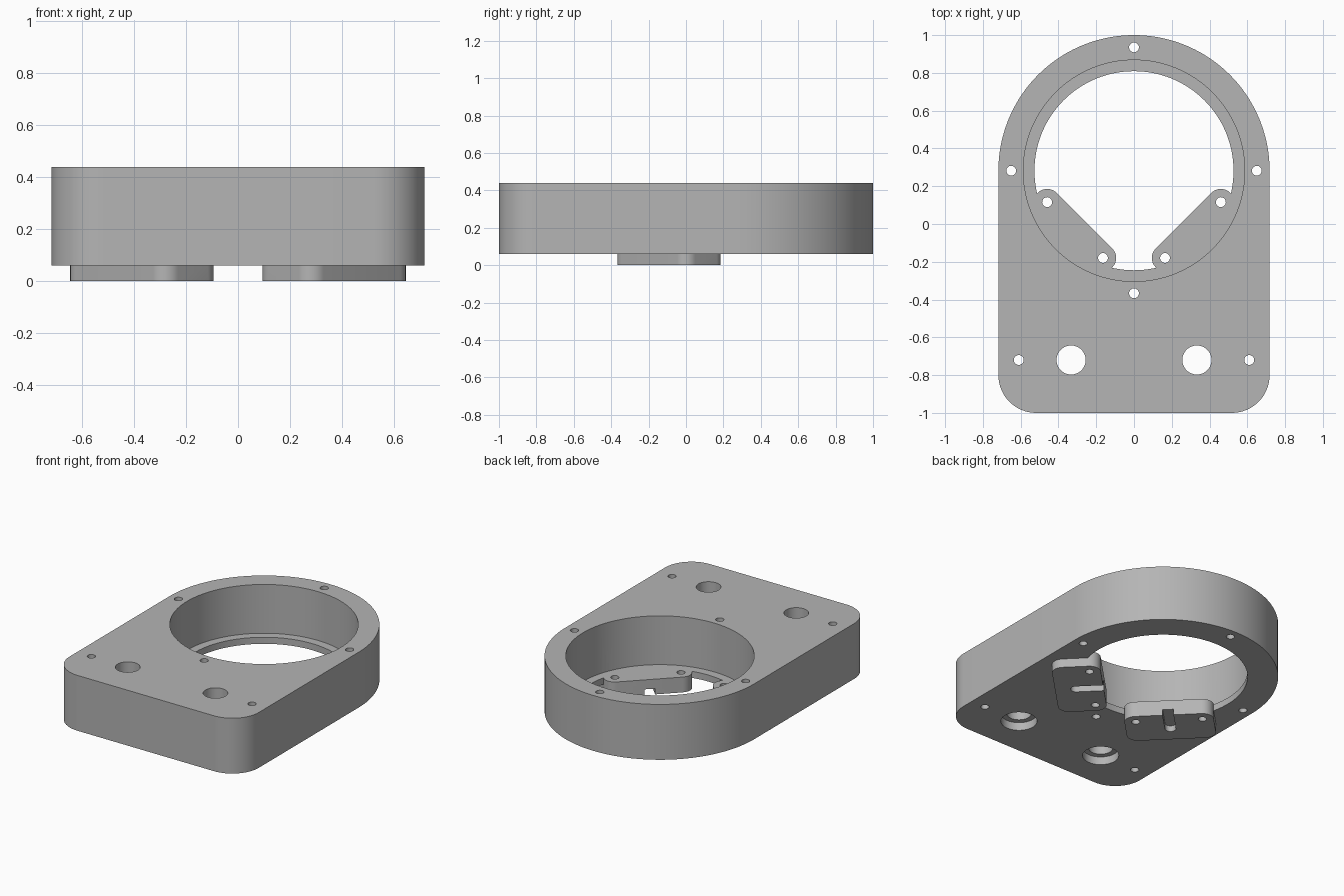
import bpy, bmesh, math
from mathutils import Matrix, Vector

old = bpy.data.objects.get("Cube")
if old:
    bpy.data.objects.remove(old, do_unlink=True)

BASE, LIP, TOP = 0.06, 0.105, 0.44      # underside, ledge and top heights
CENTRE = Vector((0, 0.282))             # centre of the round bore
SCREW, OVER = 0.026, 0.05               # screw hole radius, cutter overshoot

grey = bpy.data.materials.new("grey metal")
grey.use_nodes = True
colour = (0.46, 0.46, 0.46, 1)
grey.diffuse_color = colour
grey.node_tree.nodes["Principled BSDF"].inputs["Base Color"].default_value = colour


def arc(cx, cy, r, start, end, n):
    """Points along an arc, angles in degrees."""
    angles = [math.radians(start + (end - start) * i / n) for i in range(n + 1)]
    return [(cx + r * math.cos(a), cy + r * math.sin(a)) for a in angles]


def prism(name, points, low, high, matrix=Matrix()):
    """Solid made by extruding a closed outline upwards."""
    bm = bmesh.new()
    face = bm.faces.new([bm.verts.new((x, y, low)) for x, y in points])
    made = bmesh.ops.extrude_face_region(bm, geom=[face])["geom"]
    moved = [v for v in made if isinstance(v, bmesh.types.BMVert)]
    bmesh.ops.translate(bm, verts=moved, vec=(0, 0, high - low))
    bm.transform(matrix)
    bmesh.ops.recalc_face_normals(bm, faces=bm.faces)
    mesh = bpy.data.meshes.new(name)
    bm.to_mesh(mesh)
    bm.free()
    mesh.materials.append(grey)
    obj = bpy.data.objects.new(name, mesh)
    bpy.context.collection.objects.link(obj)
    return obj


def cylinder(name, x, y, r, low, high, n=32):
    return prism(name, arc(x, y, r, 0, 360, n)[:-1], low, high)


def rounded_box(hx, hy, r, n=10):
    points = []
    for sx, sy, a in ((1, 1, 0), (-1, 1, 90), (-1, -1, 180), (1, -1, 270)):
        points += arc(sx * (hx - r), sy * (hy - r), r, a, a + 90, n)
    return points


def combine(target, tool, operation):
    """Apply a boolean and throw the tool away."""
    mod = target.modifiers.new(operation, "BOOLEAN")
    mod.operation, mod.object, mod.solver = operation, tool, "EXACT"
    bpy.context.view_layer.objects.active = target
    bpy.ops.object.modifier_apply(modifier=mod.name)
    bpy.data.objects.remove(tool, do_unlink=True)


# Housing: half-round back end, rounded front corners
outline = arc(0, CENTRE.y, 0.718, 0, 180, 96)
outline += arc(-0.518, -0.8, 0.2, 180, 270, 16) + arc(0.518, -0.8, 0.2, 270, 360, 16)
housing = prism("housing", outline, BASE, TOP)

# Stepped bore that leaves a thin ledge at the bottom
combine(housing, cylinder("bore", 0, CENTRE.y, 0.586, LIP, TOP + OVER, 128), "DIFFERENCE")
combine(housing, cylinder("ledge_bore", 0, CENTRE.y, 0.527, 0, LIP + OVER, 128), "DIFFERENCE")

# Two slanted mounting pads, each with a blind slot open towards the bore
HALF_LONG, HALF_WIDE = 0.279, 0.152
for side in (1, -1):
    place = Matrix.Translation((side * 0.37, -0.09, 0)) @ Matrix.Rotation(side * math.pi / 4, 4, "Z")
    pad = prism("mounting_pad", rounded_box(HALF_LONG, HALF_WIDE, 0.07), 0, LIP, place)
    slot_outline = arc(0, -0.02, 0.034, 180, 360, 12) + [(0.034, 0.2), (-0.034, 0.2)]
    combine(pad, prism("slot", slot_outline, -OVER, 0.04, place), "DIFFERENCE")
    for end in (1, -1):
        spot = place @ Vector((end * 0.209, HALF_WIDE - 0.07, 0))
        combine(pad, cylinder("pad_hole", spot.x, spot.y, SCREW, -OVER, LIP + OVER), "DIFFERENCE")
    combine(housing, pad, "UNION")

# Screw holes through the housing
screws = [(0, 0.935), (0, -0.367)]
screws += [(s * x, y) for s in (1, -1) for x, y in ((0.65, CENTRE.y), (0.61, -0.72))]
for x, y in screws:
    combine(housing, cylinder("screw_hole", x, y, SCREW, 0, TOP + OVER), "DIFFERENCE")

# Large front holes, counterbored from below
for side in (1, -1):
    x, y = side * 0.333, -0.72
    combine(housing, cylinder("large_hole", x, y, 0.077, 0, TOP + OVER, 48), "DIFFERENCE")
    combine(housing, cylinder("counterbore", x, y, 0.113, 0, BASE + 0.055, 48), "DIFFERENCE")

# Smooth curved walls, keep rims sharp
bpy.ops.object.select_all(action="DESELECT")
housing.select_set(True)
bpy.context.view_layer.objects.active = housing
bpy.ops.object.shade_smooth_by_angle(angle=math.radians(30))
